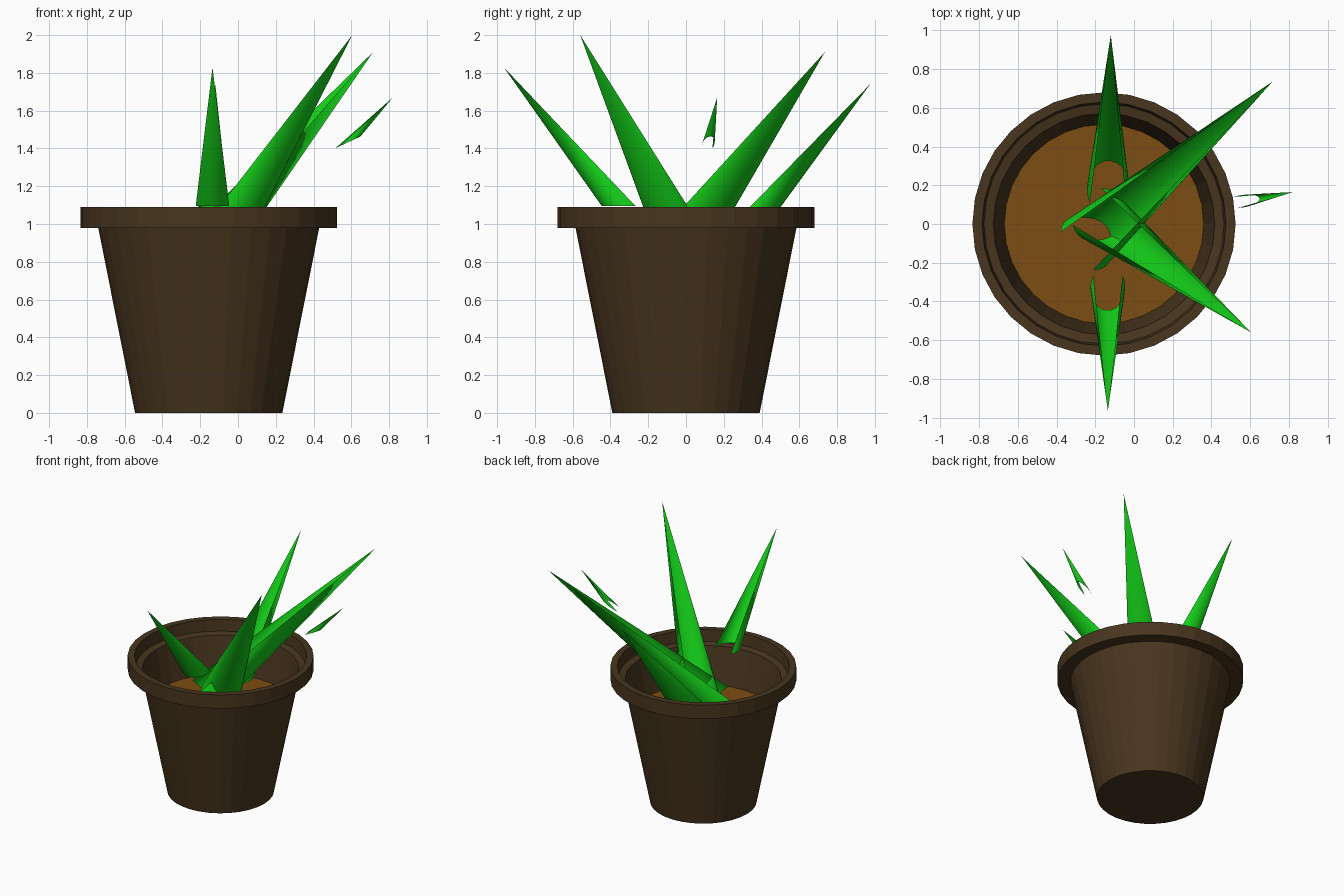
import bpy, bmesh, math
from mathutils import Vector

if "Cube" in bpy.data.objects:
    bpy.data.objects.remove(bpy.data.objects["Cube"])

CX = -0.155      # pot axis
SIDES = 32


def material(name, rgb):
    m = bpy.data.materials.new(name)
    m.diffuse_color = (*rgb, 1)
    m.use_nodes = True
    m.node_tree.nodes["Principled BSDF"].inputs["Base Color"].default_value = m.diffuse_color
    return m


CLAY = material("clay", (0.065, 0.036, 0.013))
EARTH = material("earth", (0.20, 0.075, 0.006))
GREEN = material("green", (0.007, 0.62, 0.01))


def finish(bm, name, mat):
    me = bpy.data.meshes.new(name)
    bm.to_mesh(me)
    bm.free()
    me.materials.append(mat)
    ob = bpy.data.objects.new(name, me)
    bpy.context.collection.objects.link(ob)
    return ob


def revolve(name, profile, mat):
    """Turn an (r, z) profile around the pot axis."""
    bm = bmesh.new()
    vs = [bm.verts.new((CX + r, 0, z)) for r, z in profile]
    es = [bm.edges.new(p) for p in zip(vs, vs[1:])]
    bmesh.ops.spin(bm, geom=vs + es, cent=(CX, 0, 0), axis=(0, 0, 1),
                   angle=2 * math.pi, steps=SIDES)
    bmesh.ops.remove_doubles(bm, verts=bm.verts, dist=1e-4)
    bmesh.ops.recalc_face_normals(bm, faces=bm.faces)
    return finish(bm, name, mat)


def leaf(name, tip, base, cut=None):
    """Pointed trough: part of a cone, open along its upper side."""
    tip, base = Vector(tip), Vector(base)
    axis = base - tip
    r = 0.092 * axis.length
    d = axis.normalized()
    side = d.cross(Vector((0, 0, 1))).normalized()
    up = side.cross(d).normalized()
    bm = bmesh.new()
    apex = bm.verts.new(tip)
    n, half = 20, math.radians(125)
    ring = []
    for i in range(n + 1):
        a = -half + 2 * half * i / n
        ring.append(bm.verts.new(base + r * (math.sin(a) * side - math.cos(a) * up)))
    for a, b in zip(ring, ring[1:]):
        bm.faces.new((apex, a, b))
    bmesh.ops.recalc_face_normals(bm, faces=bm.faces)
    if cut:      # broken end: drop everything on the outer side of the plane
        bmesh.ops.bisect_plane(bm, geom=bm.verts[:] + bm.edges[:] + bm.faces[:],
                               plane_co=cut[0], plane_no=cut[1], clear_outer=True)
    ob = finish(bm, name, GREEN)
    ob.data.shade_smooth()
    return ob


# Thin-walled pot with a stepped rim
revolve("pot", [(0, 0), (0.39, 0), (0.585, 0.98), (0.68, 0.98), (0.68, 1.09),
                (0.63, 1.09), (0.62, 1.0), (0.572, 0.99), (0.515, 0.70)], CLAY)

# Soil surface
revolve("soil", [(0, 0.70), (0.517, 0.70)], EARTH)

# Leaves: two broken off above the soil, two rooted, one loose tip
down = (0, 0, -1)
leaf("front_leaf", (-0.135, -0.965, 1.83), (-0.135, 0.0, 0.70), ((0, 0, 1.095), down))
leaf("back_leaf", (-0.12, 0.975, 1.74), (-0.135, 0.06, 0.70), ((0, 0, 0.85), down))
leaf("right_front_leaf", (0.605, -0.56, 2.0), (-0.19, 0.05, 0.76))
leaf("right_back_leaf", (0.715, 0.735, 1.91), (-0.25, -0.10, 0.78))
leaf("loose_leaf_tip", (0.82, 0.165, 1.67), (0.36, 0.08, 1.21),
     ((0.62, 0.1, 1.45), (0.42, 0, -0.9)))
